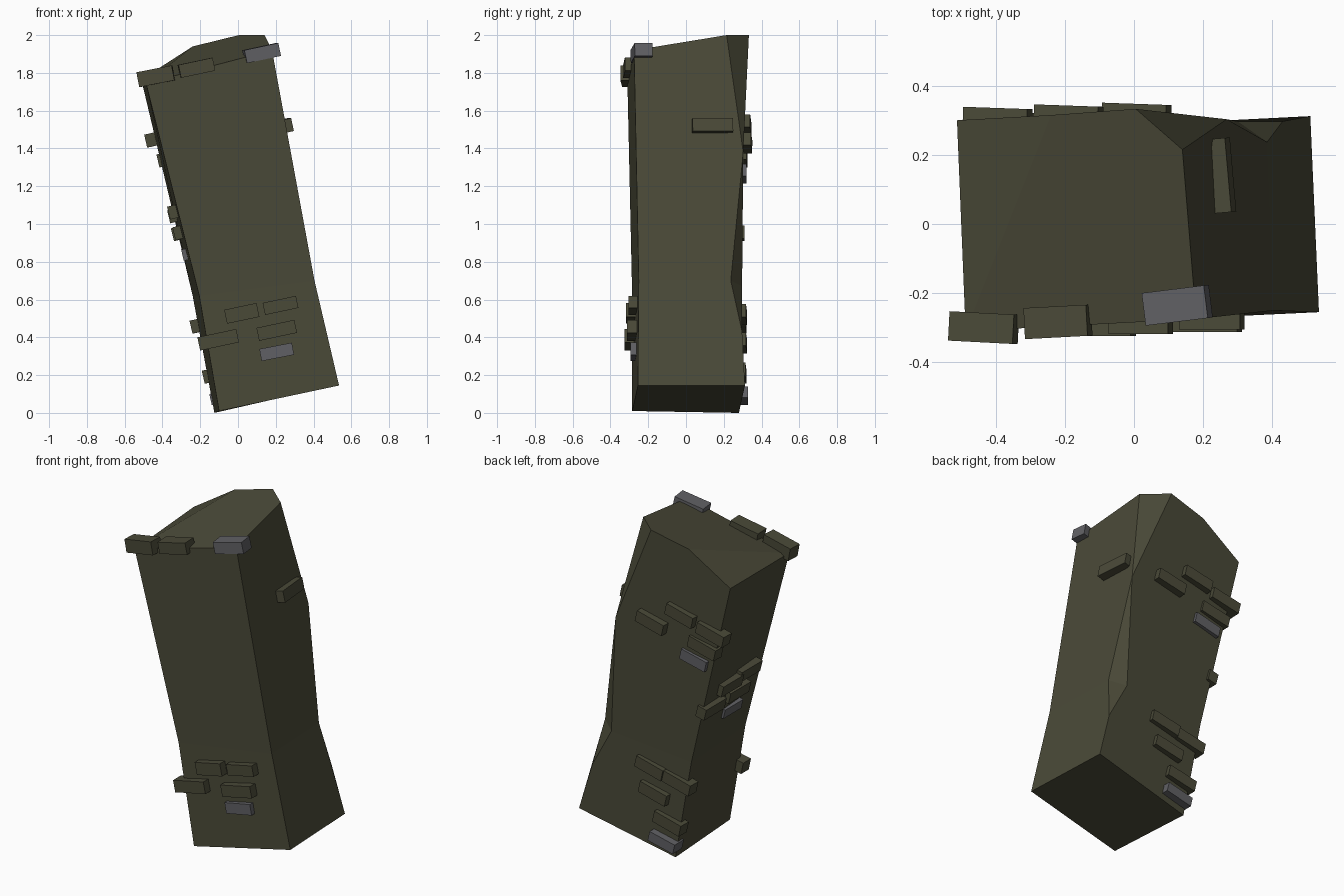
import bpy, bmesh, math
from mathutils import Matrix, Euler, Vector

if "Cube" in bpy.data.objects:
    bpy.data.objects.remove(bpy.data.objects["Cube"])


def material(name, rgb):
    m = bpy.data.materials.new(name)
    m.diffuse_color = (*rgb, 1)
    m.use_nodes = True
    m.node_tree.nodes["Principled BSDF"].inputs["Base Color"].default_value = m.diffuse_color
    return m


olive = material("olive stone", (0.068, 0.067, 0.039))
grey = material("grey stone", (0.118, 0.118, 0.128))


def make(name, bm, mat):
    bmesh.ops.recalc_face_normals(bm, faces=bm.faces)
    me = bpy.data.meshes.new(name)
    bm.to_mesh(me)
    bm.free()
    me.materials.append(mat)
    ob = bpy.data.objects.new(name, me)
    bpy.context.collection.objects.link(ob)
    return ob


# Leaning pillar: corner points (f/b = front/back, l/r = left/right)
P = {
    "bot_fl": (-.10, -.285, .01), "bot_fr": (.535, -.255, .145),
    "bot_br": (.51, .312, .145), "bot_bl": (-.125, .28, 0),
    "mid_fl": (-.205, -.285, .62), "mid_fr": (.405, -.25, .70),
    "mid_bl": (-.24, .29, .62), "pinch": (.385, .237, .70),
    "pinch_back": (.30, .297, .67), "pinch_low": (.43, .297, .43),
    "waist": (.268, .303, 1.38),
    "top_fl": (-.487, -.31, 1.745), "top_fr": (.18, -.275, 1.92),
    "top_r": (.14, .215, 2.0), "top_b": (.005, .333, 2.0),
    "top_bk": (-.24, .315, 1.94), "top_bl": (-.512, .30, 1.765),
}
FACES = [
    "bot_fl bot_fr mid_fr mid_fl", "mid_fl mid_fr top_fr top_fl",       # front
    "bot_fr bot_br pinch_low pinch mid_fr",                             # right
    "mid_fr pinch waist top_r top_fr",
    "top_r waist top_b", "waist pinch pinch_back", "pinch pinch_low pinch_back",  # chipped corner
    "bot_br bot_bl mid_bl pinch_back pinch_low",                        # back
    "pinch_back mid_bl top_bl top_bk top_b waist",
    "bot_bl bot_fl mid_fl mid_bl", "mid_bl mid_fl top_fl top_bl",       # left
    "top_fl top_fr top_r top_b top_bk", "top_fl top_bk top_bl",         # top
    "bot_fl bot_bl bot_br bot_fr",                                      # bottom
]
bm = bmesh.new()
V = {k: bm.verts.new(p) for k, p in P.items()}
for f in FACES:
    bm.faces.new([V[k] for k in f.split()])
make("pillar", bm, olive)


def brick(name, loc, size, tilt, turn=0, mat=olive):
    """Block tilted with the lean of the pillar, then turned about z."""
    bm = bmesh.new()
    bmesh.ops.create_cube(bm, size=1)
    rot = (Matrix.Rotation(math.radians(turn), 4, 'Z')
           @ Matrix.Rotation(math.radians(-tilt), 4, 'Y'))
    bm.transform(Matrix.Translation(loc) @ rot @ Matrix.Diagonal((*size, 1)))
    make(name, bm, mat)


# Bricks along the top front edge
brick("top_brick_1", (-.435, -.30, 1.782), (.19, .085, .08), 11, -3)
brick("top_brick_2", (-.22, -.283, 1.827), (.185, .09, .07), 12, 3)
brick("top_brick_grey", (.125, -.235, 1.905), (.185, .095, .07), 12, 7, grey)

# Bricks low on the front
for i, (x, y, z, w, h) in enumerate([(.02, -.28, .527, .175, .075), (.225, -.267, .569, .18, .065),
                                     (.205, -.275, .437, .205, .07), (-.105, -.287, .387, .21, .072)]):
    brick(f"front_brick_{i + 1}", (x, y, z), (w, .075, h), 12)
brick("front_brick_grey", (.205, -.255, .323), (.175, .075, .065), 11, 0, grey)

# Bricks high and low on the back
for i, (x, y, z) in enumerate([(.007, .31, 1.43), (-.19, .305, 1.525), (-.395, .298, 1.46),
                               (-.33, .285, 1.355), (.03, .283, .52), (-.155, .28, .475),
                               (.005, .283, .37), (-.09, .28, .21)]):
    brick(f"back_brick_{i + 1}", (x, y, z), (.19, .075, .07), 13, -2)
brick("back_brick_grey_high", (-.27, .283, 1.265), (.175, .075, .065), 13, 0, grey)
brick("back_brick_grey_low", (-.06, .283, .09), (.175, .09, .06), 13, 0, grey)

# Bricks on the left side
for i, (x, y, z) in enumerate([(-.338, .07, 1.045), (-.338, -.11, 1.065),
                               (-.31, -.04, .955), (-.318, .21, .95)]):
    brick(f"left_brick_{i + 1}", (x, y, z), (.06, .2, .07), 14)
brick("left_brick_grey", (-.272, -.04, .84), (.045, .175, .06), 14, 0, grey)

# Single brick on the right side
brick("right_brick", (.25, .14, 1.52), (.06, .215, .07), 12, 5)
